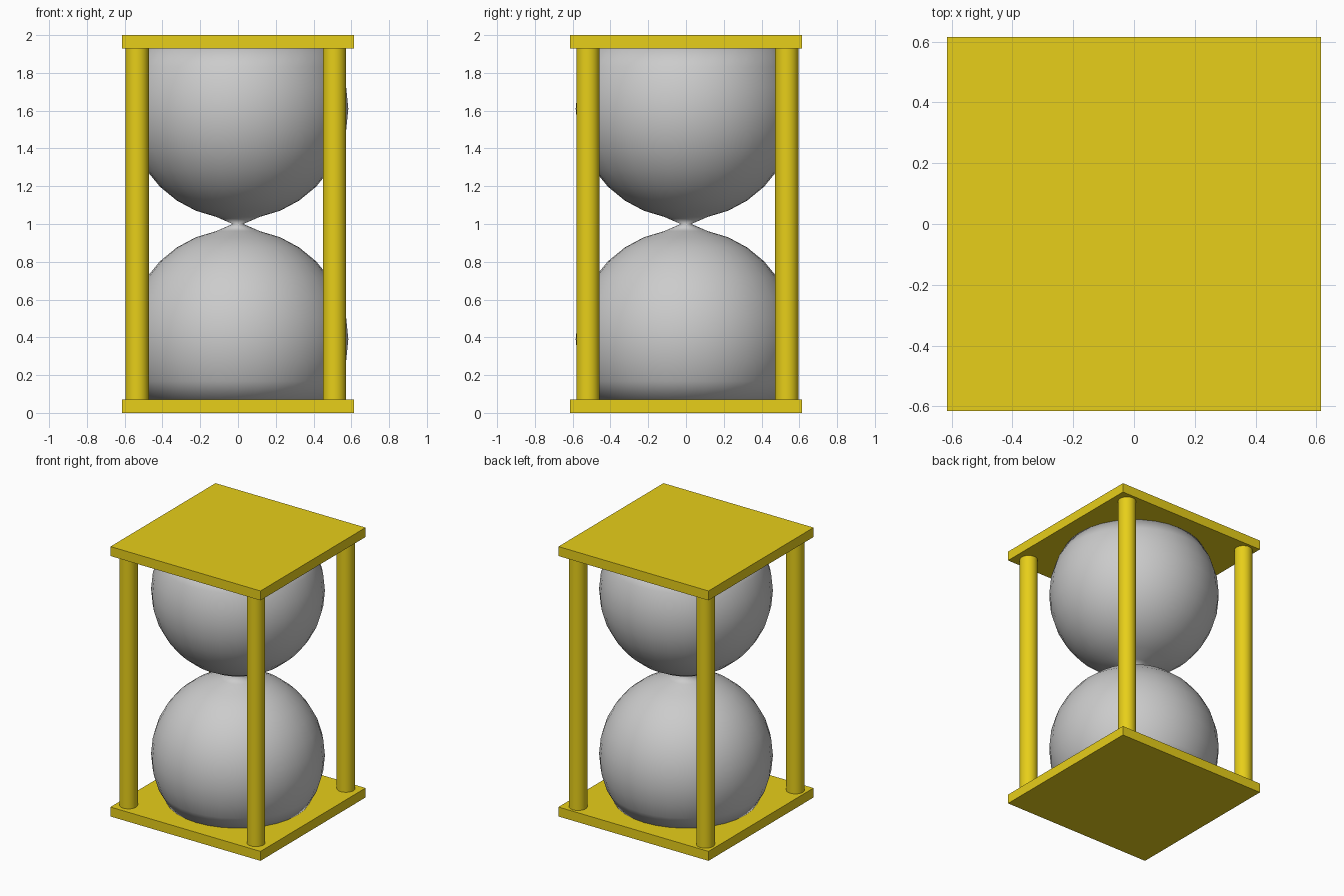
import bpy, bmesh, math

if "Cube" in bpy.data.objects:
    bpy.data.objects.remove(bpy.data.objects["Cube"])

gold = bpy.data.materials.new("gold")
gold.diffuse_color = (0.8, 0.62, 0.01, 1)
gold.use_nodes = True
gold.node_tree.nodes["Principled BSDF"].inputs["Base Color"].default_value = gold.diffuse_color


def finish(bm, name, mat=None):
    bmesh.ops.recalc_face_normals(bm, faces=bm.faces)
    me = bpy.data.meshes.new(name)
    bm.to_mesh(me)
    bm.free()
    ob = bpy.data.objects.new(name, me)
    bpy.context.collection.objects.link(ob)
    if mat:
        me.materials.append(mat)
    return ob


def smooth(ob, degrees):
    bpy.ops.object.select_all(action='DESELECT')
    ob.select_set(True)
    bpy.context.view_layer.objects.active = ob
    bpy.ops.object.shade_smooth_by_angle(angle=math.radians(degrees))


# Square end plates
for name, z in (("bottom_plate", 0.035), ("top_plate", 1.965)):
    bm = bmesh.new()
    bmesh.ops.create_cube(bm, size=1)
    bmesh.ops.scale(bm, vec=(1.23, 1.23, 0.07), verts=bm.verts)
    finish(bm, name, gold).location.z = z

# Four round corner pillars, set very slightly off centre
for side_y, y in (("front", -0.519), ("back", 0.534)):
    for side_x, x in (("left", -0.534), ("right", 0.511)):
        bm = bmesh.new()
        bmesh.ops.create_cone(bm, cap_ends=True, segments=32,
                              radius1=0.062, radius2=0.062, depth=1.86)
        pillar = finish(bm, f"{side_y}_{side_x}_pillar", gold)
        pillar.location = (x, y, 1.0)
        smooth(pillar, 40)

# Glass: two spherical bulbs, flattened at the plates, joined by a narrow neck
R, CENTRE, SEG = 0.584, 0.61, 32
half = [(R * math.sin(a), CENTRE - R * math.cos(a))
        for a in (math.pi * i / 16 for i in range(1, 12))]
profile = [(r, 1 - d) for r, d in reversed(half)] + [(0.028, 1.0)] + [(r, 1 + d) for r, d in half]
bm = bmesh.new()
rings = [[bm.verts.new((r * math.cos(2 * math.pi * i / SEG),
                        r * math.sin(2 * math.pi * i / SEG), z)) for i in range(SEG)]
         for r, z in profile]
for a, b in zip(rings, rings[1:]):
    for i in range(SEG):
        j = (i + 1) % SEG
        bm.faces.new((a[i], a[j], b[j], b[i]))
bm.faces.new(rings[0])
bm.faces.new(rings[-1])
smooth(finish(bm, "glass_bulbs"), 180)
